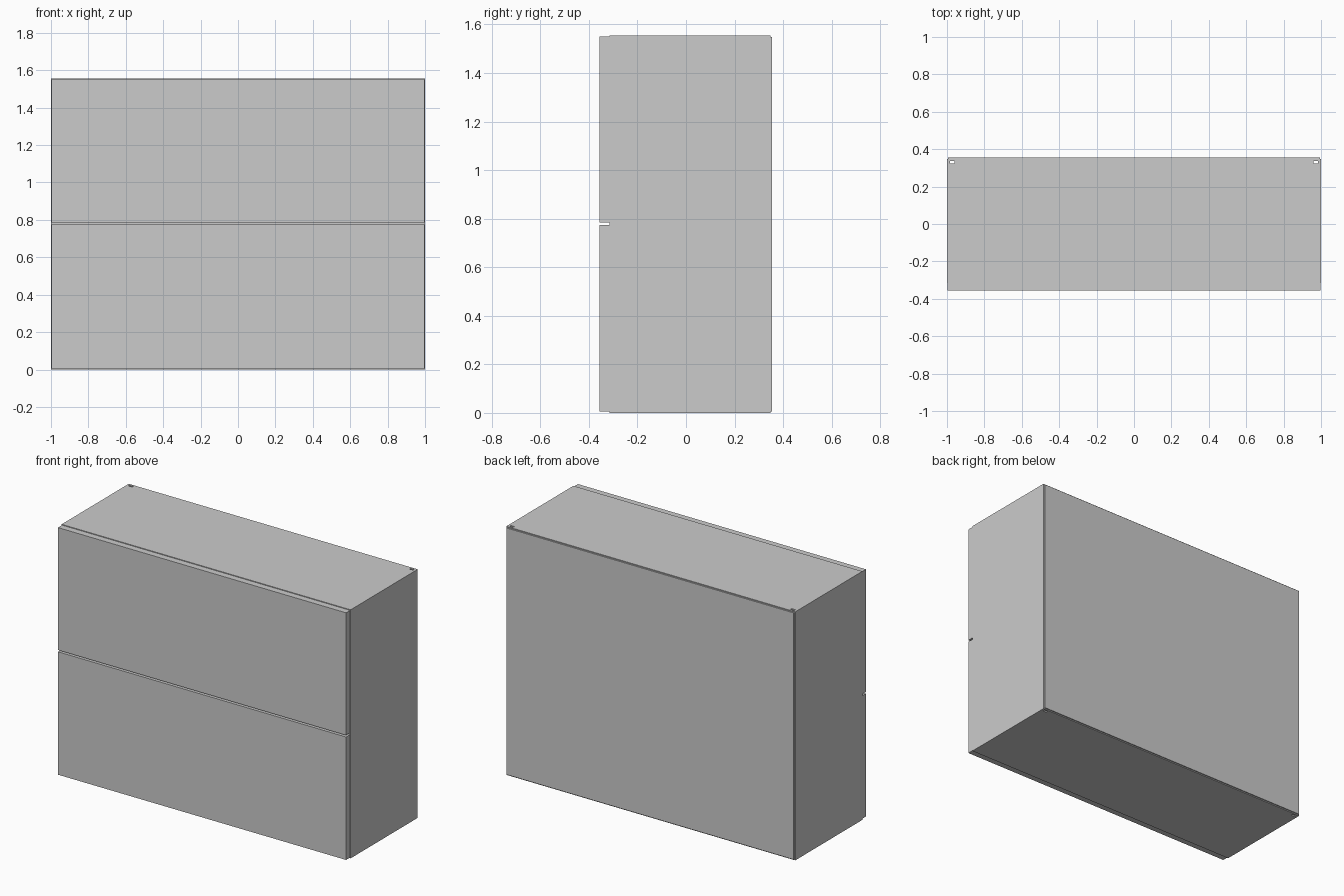
import bpy

if "Cube" in bpy.data.objects:
    bpy.data.objects.remove(bpy.data.objects["Cube"])

W, H = 1.0, 1.555          # half width, height
FRONT, BACK = -0.315, 0.348
T = 0.036                  # board thickness


def board(name, x0, x1, y0, y1, z0, z1):
    bpy.ops.mesh.primitive_cube_add(size=1, location=((x0 + x1) / 2, (y0 + y1) / 2, (z0 + z1) / 2))
    ob = bpy.context.object
    ob.name = name
    ob.scale = (x1 - x0, y1 - y0, z1 - z0)
    bpy.ops.object.transform_apply(location=True, rotation=False, scale=True)
    return ob


# Side panels, each with a narrow vertical slot near the back
for side, s in (("left", -1), ("right", 1)):
    xa, xb = sorted((s * (W - T), s * W))
    panel = board(side + "_side_panel", xa, xb, FRONT, BACK, 0, H)
    xa, xb = sorted((s * 0.959, s * 0.985))
    cutter = board(side + "_slot_cutter", xa, xb, 0.324, 0.336, -0.1, H + 0.1)
    mod = panel.modifiers.new("slot", "BOOLEAN")
    mod.operation = "DIFFERENCE"
    mod.solver = "EXACT"
    mod.object = cutter
    bpy.context.view_layer.objects.active = panel
    bpy.ops.object.modifier_apply(modifier=mod.name)
    bpy.data.objects.remove(cutter)

# Horizontal boards, notched clear of the slots by a narrower rear strip
for name, z0 in (("bottom", 0), ("top", H - T)):
    board(name + "_panel", -W + T, W - T, FRONT, 0.324, z0, z0 + T)
    board(name + "_rear_strip", -0.959, 0.959, 0.324, BACK, z0, z0 + T)
    for side, s in (("left", -1), ("right", 1)):
        xa, xb = sorted((s * 0.959, s * (W - T)))
        board(name + "_" + side + "_corner", xa, xb, 0.336, BACK, z0, z0 + T)
board("middle_shelf", -W + T, W - T, FRONT, 0.324, 0.78 - T / 2, 0.78 + T / 2)

# Back board laid on the rear, slightly inset
board("back_panel", -W + 0.006, W - 0.006, BACK, 0.355, 0.006, H - 0.006)

# Two flap doors
for name, z0, z1 in (("lower_door", 0.005, 0.774), ("upper_door", 0.785, 1.551)):
    board(name, -0.997, 0.997, -0.356, FRONT - 0.001, z0, z1)
